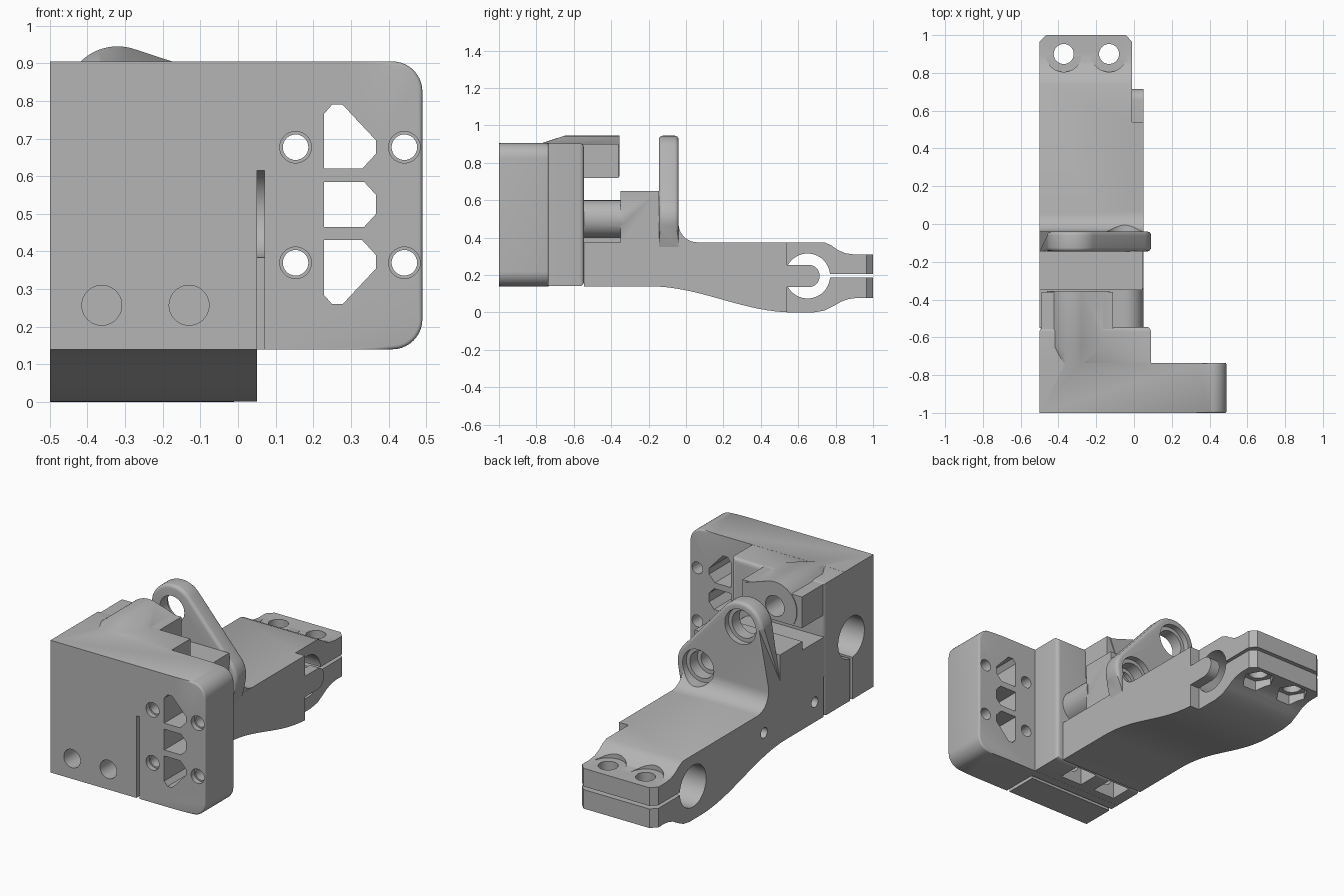
import bpy, bmesh, math
from mathutils import Vector
from mathutils.geometry import convex_hull_2d

cube = bpy.data.objects.get("Cube")
if cube:
    bpy.data.objects.remove(cube, do_unlink=True)

grey = bpy.data.materials.new("machined grey")
grey.use_nodes = True
COLOUR = (0.46, 0.46, 0.46, 1)
grey.diffuse_color = COLOUR
grey.node_tree.nodes["Principled BSDF"].inputs["Base Color"].default_value = COLOUR


def place(axis, u, v, w):
    return {"x": (w, u, v), "y": (u, w, v), "z": (u, v, w)}[axis]


def prism(name, pts, axis, a, b, taper=None):
    """Extrude a 2D outline along an axis; taper gives the outline at the far end."""
    bm = bmesh.new()
    lo = [bm.verts.new(place(axis, u, v, a)) for u, v in pts]
    hi = [bm.verts.new(place(axis, u, v, b)) for u, v in (taper or pts)]
    bm.faces.new(lo)
    bm.faces.new(hi)
    n = len(pts)
    for i in range(n):
        j = (i + 1) % n
        bm.faces.new((lo[i], lo[j], hi[j], hi[i]))
    bmesh.ops.recalc_face_normals(bm, faces=bm.faces)
    me = bpy.data.meshes.new(name)
    bm.to_mesh(me)
    bm.free()
    me.materials.append(grey)
    ob = bpy.data.objects.new(name, me)
    bpy.context.collection.objects.link(ob)
    return ob


def circle(u, v, r, n=40):
    return [(u + r * math.cos(math.tau * i / n), v + r * math.sin(math.tau * i / n)) for i in range(n)]


def rod(u, v, r, axis, a, b, n=40):
    return prism("rod", circle(u, v, r, n), axis, a, b)


def box(name, x0, x1, y0, y1, z0, z1):
    return prism(name, [(x0, y0), (x1, y0), (x1, y1), (x0, y1)], "z", z0, z1)


def hull(pts):
    return [pts[i] for i in convex_hull_2d([Vector(p) for p in pts])]


def combine(ob, other, operation="DIFFERENCE"):
    mod = ob.modifiers.new("combine", "BOOLEAN")
    mod.operation, mod.solver, mod.object = operation, "EXACT", other
    bpy.context.view_layer.objects.active = ob
    bpy.ops.object.modifier_apply(modifier=mod.name)
    bpy.data.objects.remove(other, do_unlink=True)


def bevel(ob, width, test):
    """Round the edges whose two ends both pass the test."""
    bm = bmesh.new()
    bm.from_mesh(ob.data)
    edges = [e for e in bm.edges if all(test(v.co) for v in e.verts) and e.calc_face_angle(0) > 0.8]
    bmesh.ops.bevel(bm, geom=edges, offset=width, segments=4, profile=0.5, affect="EDGES")
    bm.to_mesh(ob.data)
    bm.free()


UP = (-0.32, 0.805)      # upper pivot axis (x, z)
LOW = (-0.05, 0.50)      # lower pivot axis (x, z)
R = 0.14

# Front block: wide plate with rounded free corners, and a thicker half behind
r, xr, zb, zt = 0.08, 0.49, 0.14, 0.905
outline = [(-0.5, zb)]
for cz, start in ((zb + r, -90), (zt - r, 0)):
    for k in range(11):
        t = math.radians(start + 9 * k)
        outline.append((xr - r + r * math.cos(t), cz + r * math.sin(t)))
outline.append((-0.5, zt))
block = prism("front_block", outline, "y", -1, -0.735)
bevel(block, 0.01, lambda c: c.x > -0.4 and c.y < -0.99 or c.x > 0.1 and c.y > -0.74)
rear = box("rear", -0.5, 0.09, -0.8, -0.545, zb + 0.0005, zt - 0.0005)
bevel(rear, 0.025, lambda c: c.y > -0.55)
bevel(rear, 0.02, lambda c: c.x > 0.08 and c.y > -0.58 and zb + 0.02 < c.z < zt - 0.02)
combine(block, rear, "UNION")

# Upper boss overhanging from the block, with a tapered hump over its top
combine(block, box("overhang", -0.49, -0.11, -0.6, -0.36, 0.72, 0.9), "UNION")
dome = hull([p for p in circle(*UP, R, 64) if p[1] > 0.725] + [(-0.13, 0.89)])
combine(block, prism("hump", dome, "y", -0.65, -0.355), "UNION")
low_dome = [(UP[0] + (x - UP[0]) * 0.6, UP[1] + (z - UP[1]) * 0.6) for x, z in dome]
combine(block, prism("nose", dome, "y", -0.65, -0.82, low_dome), "UNION")
combine(block, rod(*UP, 0.06, "y", -0.75, -0.3))

# Plate windows and mounting holes
MID = 0.525
window = [(0.228, 0.62), (0.228, 0.765), (0.25, 0.79), (0.278, 0.79),
          (0.367, 0.695), (0.367, 0.66), (0.33, 0.62)]
middle = [(0.228, 0.465), (0.228, 0.585), (0.335, 0.585),
          (0.367, 0.55), (0.367, 0.5), (0.335, 0.465)]
for pts in (window, middle, [(x, 2 * MID - z) for x, z in window]):
    combine(block, prism("window", pts, "y", -1.1, -0.6))
for x in (0.153, 0.442):
    for z in (0.37, 0.677):
        combine(block, rod(x, z, 0.034, "y", -1.1, -0.6, 28))
        combine(block, rod(x, z, 0.042, "y", -1.1, -0.97, 28))

# Cross bore, clamping slits, clamp screws and their nut pockets
combine(block, rod(-0.797, 0.503, 0.12, "x", -0.6, 0.07, 56))
combine(block, box("slit", -0.6, 0.06, -0.807, -0.787, 0.1, 0.45))
combine(block, box("slot", 0.05, 0.07, -1.1, -0.787, 0.1, 0.615))
for x in (-0.362, -0.13):
    combine(block, rod(x, 0.257, 0.053, "y", -1.1, -0.62))
    combine(block, box("pocket", x - 0.07, x + 0.07, -0.69, -0.56, 0.1, 0.33))

# Arm: side profile with a swept belly and a thin clamp end
belly = []
for k in range(17):
    t = k / 16
    belly.append((-0.2 + 0.78 * t, 0.14 * (0.5 + 0.5 * math.cos(math.pi * t))))
profile = [(-0.545, 0.14)] + belly + [
    (0.68, 0), (0.74, 0.01), (0.79, 0.035), (0.83, 0.058), (0.87, 0.072), (0.91, 0.077),
    (1, 0.077), (1, 0.31), (0.9, 0.31), (0.85, 0.317), (0.81, 0.335), (0.775, 0.36),
    (0.74, 0.375), (-0.545, 0.375)]
arm = prism("clamp_arm", profile, "x", -0.5, 0.05)
combine(arm, box("relief", -0.01, 0.1, 0.54, 1.1, -0.1, 0.5))
combine(arm, rod(0.65, 0.195, 0.12, "x", -0.6, 0.1, 56))
combine(arm, box("split", -0.6, 0.1, 0.7, 1.1, 0.187, 0.205))
for side, edge in ((1, -0.01), (-1, -0.5)):
    corner = [(edge - side * 0.035, 1.001), (edge + side * 0.01, 1.001), (edge + side * 0.01, 0.955)]
    combine(arm, prism("chamfer", corner, "z", -0.1, 0.5))
for x in (-0.372, -0.132):
    combine(arm, rod(x, 0.9, 0.053, "z", -0.1, 0.5))
    combine(arm, rod(x, 0.9, 0.095, "z", 0.311, 0.5))
    combine(arm, rod(x, 0.9, 0.088, "z", -0.1, 0.115, 6))
for y in (-0.463, 0):
    combine(arm, rod(y, 0.255, 0.03, "x", -0.6, -0.3, 24))

# End stop tongue reaching into the clamp bore
tongue = hull(circle(0.655, 0.195, 0.06) + [(0.52, 0.135), (0.52, 0.255)])
combine(arm, prism("tongue", tongue, "x", -0.01, 0.05), "UNION")

# Upright lug with two pivots, and the fillet at its foot
lug = prism("pivot_lug", hull(circle(*UP, R, 64) + circle(*LOW, R, 64)
            + [(-0.5, 0.35), (-0.5, 0.5), (0.05, 0.35)]), "y", -0.145, -0.04)
bevel(lug, 0.02, lambda c: (c.y > -0.05 or c.y < -0.14) and c.z > 0.36 and c.x > -0.499)
fillet = [(-0.06, 0.36), (-0.06, 0.475)]
for k in range(9):
    t = math.radians(180 + 90 * k / 8)
    fillet.append((0.06 + 0.1 * math.cos(t), 0.475 + 0.1 * math.sin(t)))
fillet.append((0.06, 0.36))
combine(lug, prism("fillet", fillet, "x", -0.5, 0.049), "UNION")

# Strut between lug and block, with the lower boss
strut = box("strut", -0.5, 0.045, -0.35, -0.144, 0.37, 0.65)
combine(strut, box("web", -0.5, LOW[0], -0.55, -0.34, 0.37, 0.6), "UNION")
combine(strut, rod(*LOW, 0.1, "y", -0.55, -0.34), "UNION")
combine(strut, rod(*LOW, 0.055, "y", -0.5, -0.1))
for axis in (UP, LOW):
    combine(lug, rod(*axis, 0.078, "y", -0.3, 0.2))
    combine(lug, rod(*axis, 0.1, "y", -0.075, 0.2))

# Smooth the rounded faces, keeping edges crisp
for ob in (block, arm, lug, strut):
    bpy.ops.object.select_all(action="DESELECT")
    ob.select_set(True)
    bpy.context.view_layer.objects.active = ob
    bpy.ops.object.shade_smooth_by_angle(angle=math.radians(30))
